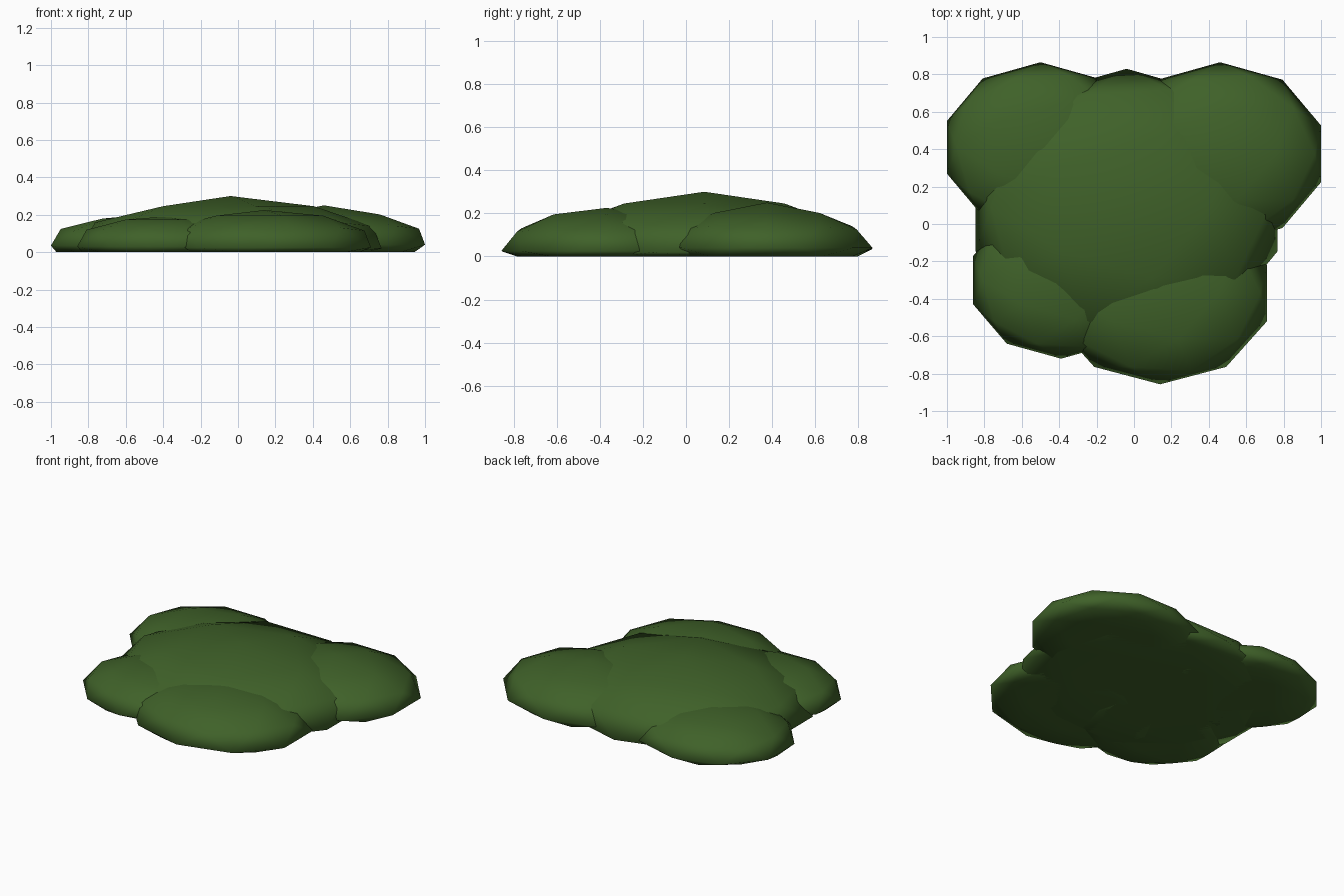
import bpy
import bmesh

cube = bpy.data.objects.get("Cube")
if cube:
    bpy.data.objects.remove(cube, do_unlink=True)

# Leaf colour
green = bpy.data.materials.new("leaf_green")
green.use_nodes = True
colour = (0.05, 0.12, 0.022, 1)
green.diffuse_color = colour
green.node_tree.nodes["Principled BSDF"].inputs["Base Color"].default_value = colour


def foliage_mound(name, centre, radii, peak):
    """Squashed low-poly ball with its underside pressed flat on the ground."""
    bm = bmesh.new()
    bmesh.ops.create_icosphere(bm, subdivisions=2, radius=1)
    top = max(bm.verts, key=lambda v: v.co.z)
    for v in bm.verts:
        for i in range(3):
            v.co[i] = centre[i] + v.co[i] * radii[i]
        v.co.z = max(v.co.z, 0)
    top.co.z = peak
    mesh = bpy.data.meshes.new(name)
    bm.to_mesh(mesh)
    bm.free()
    mesh.materials.append(green)
    mesh.shade_smooth()
    obj = bpy.data.objects.new(name, mesh)
    bpy.context.collection.objects.link(obj)


# Large middle mound with four lower mounds around it
foliage_mound("middle_mound", (-0.04, 0.085, 0.02), (0.85, 0.745, 0.265), 0.30)
foliage_mound("front_mound", (0.14, -0.37, 0.025), (0.60, 0.487, 0.20), 0.225)
foliage_mound("front_right_mound", (-0.39, -0.30, 0.03), (0.494, 0.42, 0.17), 0.19)
foliage_mound("back_left_mound", (0.46, 0.375, 0.04), (0.568, 0.49, 0.19), 0.25)
foliage_mound("back_right_mound", (-0.50, 0.41, 0.035), (0.526, 0.455, 0.17), 0.20)
